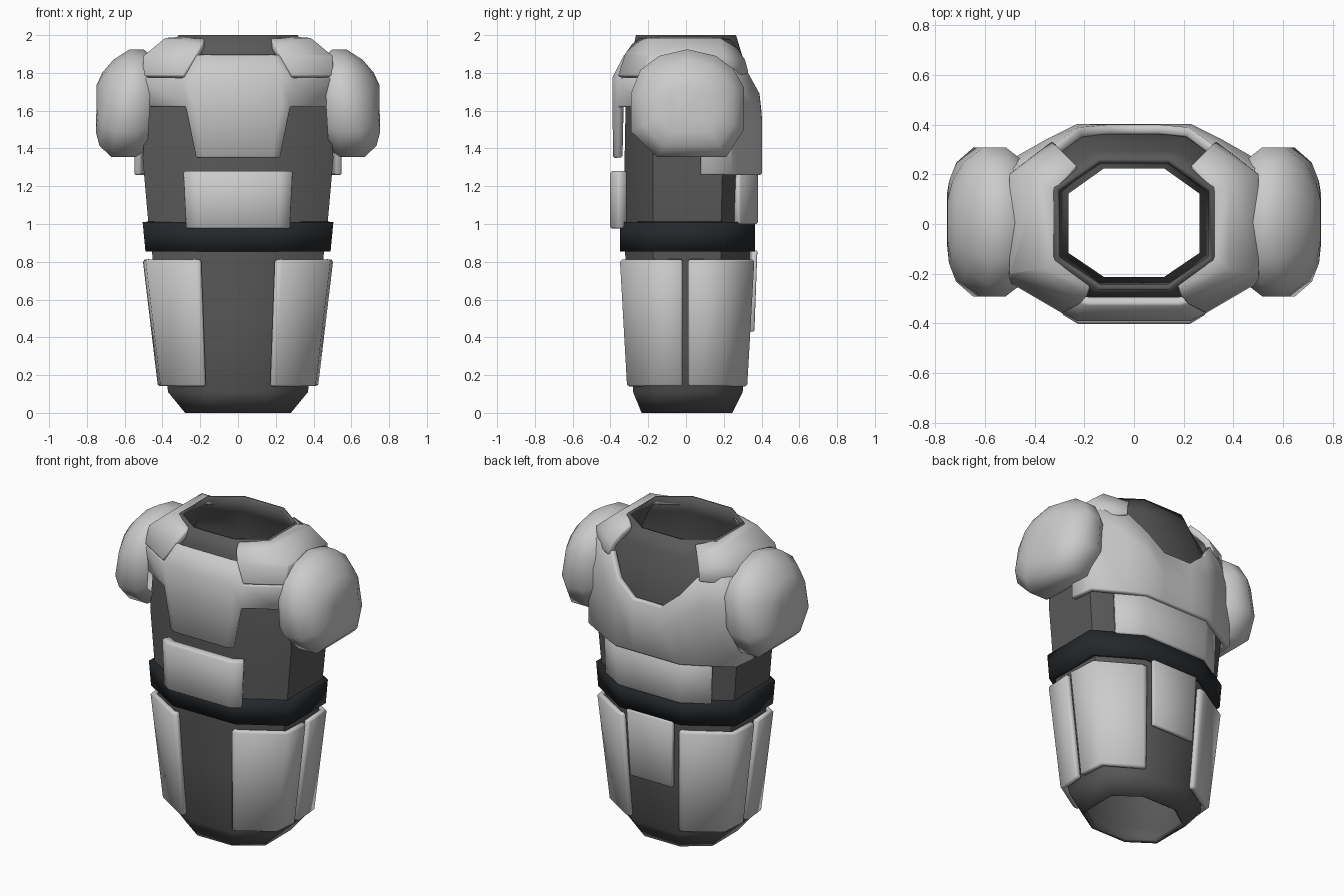
import bpy, bmesh, math
from mathutils import Vector


def material(name, color):
    m = bpy.data.materials.new(name)
    m.diffuse_color = (*color, 1)
    return m


DARK = material("dark_suit", (0.1, 0.1, 0.1))
BLACK = material("black_belt", (0.018, 0.021, 0.024))


def make(name, grid, closed=False, thick=0.04, mat=None, bevel=0.0, cap=False,
         ref=(0, 0, 1.3), angle=50):
    """Skin rows of points (None = no point), then thicken inwards."""
    bm = bmesh.new()
    rows = [[bm.verts.new(p) if p else None for p in row] for row in grid]
    for a, b in zip(rows, rows[1:]):
        n = len(a)
        for i in range(n if closed else n - 1):
            j = (i + 1) % n
            q = (a[i], a[j], b[j], b[i])
            if all(q):
                bm.faces.new(q)
    if cap:
        bm.faces.new(rows[-1])
    bmesh.ops.recalc_face_normals(bm, faces=bm.faces[:])
    bm.normal_update()
    out = sum(f.normal.dot(f.calc_center_median() - Vector(ref)) * f.calc_area()
              for f in bm.faces)
    if out < 0:
        bmesh.ops.reverse_faces(bm, faces=bm.faces[:])
    me = bpy.data.meshes.new(name)
    bm.to_mesh(me)
    bm.free()
    ob = bpy.data.objects.new(name, me)
    bpy.context.collection.objects.link(ob)
    if mat:
        me.materials.append(mat)
    if thick:
        s = ob.modifiers.new("thickness", 'SOLIDIFY')
        s.thickness, s.offset = thick, -1
    if bevel:
        b = ob.modifiers.new("edge", 'BEVEL')
        b.width, b.segments, b.limit_method = bevel, 1, 'ANGLE'
        b.angle_limit = math.radians(60)
    bpy.context.view_layer.objects.active = ob
    ob.select_set(True)
    bpy.ops.object.shade_smooth_by_angle(angle=math.radians(angle))
    ob.select_set(False)
    return ob


def ring(z, hx, yf, yb):
    """Chamfered eight-sided cross-section."""
    f, s = 0.45 * hx, 0.54
    return [(f, yf, z), (hx, yf * s, z), (hx, yb * s, z), (f, yb, z),
            (-f, yb, z), (-hx, yb * s, z), (-hx, yf * s, z), (-f, yf, z)]


def sym(row):
    """Complete a centre-outwards half row on the -x side."""
    return [(-p[0], p[1], p[2]) if p else None for p in reversed(row)] + row


def flip(grid, sx):
    return [[(p[0] * sx, p[1], p[2]) for p in row] for row in grid]


# hollow undersuit
make("torso_suit", [ring(*r) for r in (
    (0, 0.28, -0.235, 0.245), (0.11, 0.37, -0.28, 0.30), (0.5, 0.42, -0.305, 0.325),
    (0.9, 0.46, -0.325, 0.345), (1.01, 0.475, -0.325, 0.345), (1.35, 0.505, -0.325, 0.36),
    (1.62, 0.485, -0.32, 0.36), (1.77, 0.45, -0.305, 0.338), (1.9, 0.385, -0.285, 0.295),
    (2.0, 0.315, -0.265, 0.265))], True, 0.025, DARK)

# belt
make("belt", [ring(0.855, 0.49, -0.35, 0.365), ring(1.01, 0.505, -0.35, 0.365)],
     True, 0.05, BLACK, angle=30)

# chest plate: neck flap, wide band, lower tongue
make("chest_plate", [sym(r) for r in (
    [(0.18, -0.325, 1.9), (0.225, -0.315, 1.9), None, None],
    [(0.23, -0.39, 1.775), (0.29, -0.358, 1.775), (0.5, -0.235, 1.775), (0.505, -0.1, 1.775)],
    [(0.23, -0.39, 1.62), (0.28, -0.362, 1.62), (0.47, -0.25, 1.62), (0.49, -0.1, 1.62)],
    [(0.18, -0.385, 1.35), (0.225, -0.37, 1.35), None, None])], bevel=0.008)

# back plate with a dipped collar edge: x, y, mid z, then top point
cols = [((0.1, 0.402), 1.45, (0.1, 0.4, 1.6)), ((0.23, 0.402), 1.55, (0.22, 0.388, 1.7)),
        ((0.345, 0.345), 1.65, (0.32, 0.315, 1.83)), ((0.53, 0.24), 1.65, (0.49, 0.22, 1.83)),
        ((0.55, 0.08), 1.65, (0.5, 0.08, 1.83))]
make("back_plate", [sym([(*c[0], 1.26) for c in cols]), sym([(*c[0], c[1]) for c in cols]),
                    sym([c[2] for c in cols])], bevel=0.008)

# belly plate, lower back plate and tail tab
make("belly_plate", [sym([(0.225, -0.402, 1.28), (0.295, -0.36, 1.28)]),
                     sym([(0.215, -0.402, 0.975), (0.28, -0.36, 0.975)])], thick=0.06, bevel=0.01)
make("lower_back_plate", [sym([(0.23, 0.38, 1.27), (0.39, 0.285, 1.27)]),
                          sym([(0.22, 0.38, 1.0), (0.38, 0.285, 1.0)])], bevel=0.008)
make("tail_tab", [sym([(0.165, 0.378, 0.86)]), sym([(0.15, 0.362, 0.43)])], thick=0.03, bevel=0.006)

# shoulder yoke: rows from the neck rim outwards, columns front to back
yoke = [[(0.175, -0.245, 1.985), (0.32, -0.13, 1.99), (0.32, 0.13, 1.99), (0.23, 0.235, 1.98)],
        [(0.19, -0.29, 1.95), (0.385, -0.18, 1.985), (0.385, 0.18, 1.985), (0.27, 0.275, 1.93)],
        [(0.22, -0.325, 1.9), (0.5, -0.2, 1.89), (0.5, 0.2, 1.89), (0.31, 0.315, 1.87)],
        [(0.29, -0.362, 1.785), (0.505, -0.235, 1.785), (0.505, 0.2, 1.77), (0.33, 0.335, 1.8)]]

# thigh panels: top and bottom edge, inner front corner to side
front = [[(0.195, -0.35, 0.81), (0.235, -0.35, 0.81), (0.49, -0.195, 0.81), (0.505, -0.02, 0.81)],
         [(0.17, -0.312, 0.14), (0.2, -0.312, 0.14), (0.41, -0.18, 0.14), (0.425, -0.02, 0.14)]]
back = [[(x, 0.012 if y > -0.1 else -y + 0.012, z) for x, y, z in r] for r in front]

# pauldron outline (y, z about its centre) and rings: x, scale, tilt
rim = [(0, 0.275), (0.15, 0.24), (0.245, 0.17), (0.3, 0.07), (0.3, -0.15), (0.205, -0.295),
       (-0.16, -0.295), (-0.3, -0.16), (-0.3, 0.04), (-0.25, 0.165), (-0.15, 0.24)]
shell = [[(x - t * z, 0.008 + y * k, 1.65 + z * k) for y, z in rim] for x, k, t in (
    (0.465, 0.86, 0.05), (0.52, 1.0, 0.07), (0.62, 1.0, 0.17), (0.695, 0.8, 0.13),
    (0.735, 0.55, 0.06), (0.75, 0.3, 0.0))]

for side, sx in (("right", 1), ("left", -1)):
    make("shoulder_yoke_" + side, flip(yoke, sx), bevel=0.006)
    make("front_thigh_panel_" + side, flip(front, sx), bevel=0.01, ref=(0, 0, 0.5))
    make("back_thigh_panel_" + side, flip(back, sx), bevel=0.01, ref=(0, 0, 0.5))
    make("pauldron_" + side, flip(shell, sx), True, 0, cap=True, ref=(0.5 * sx, 0, 1.65), angle=60)
